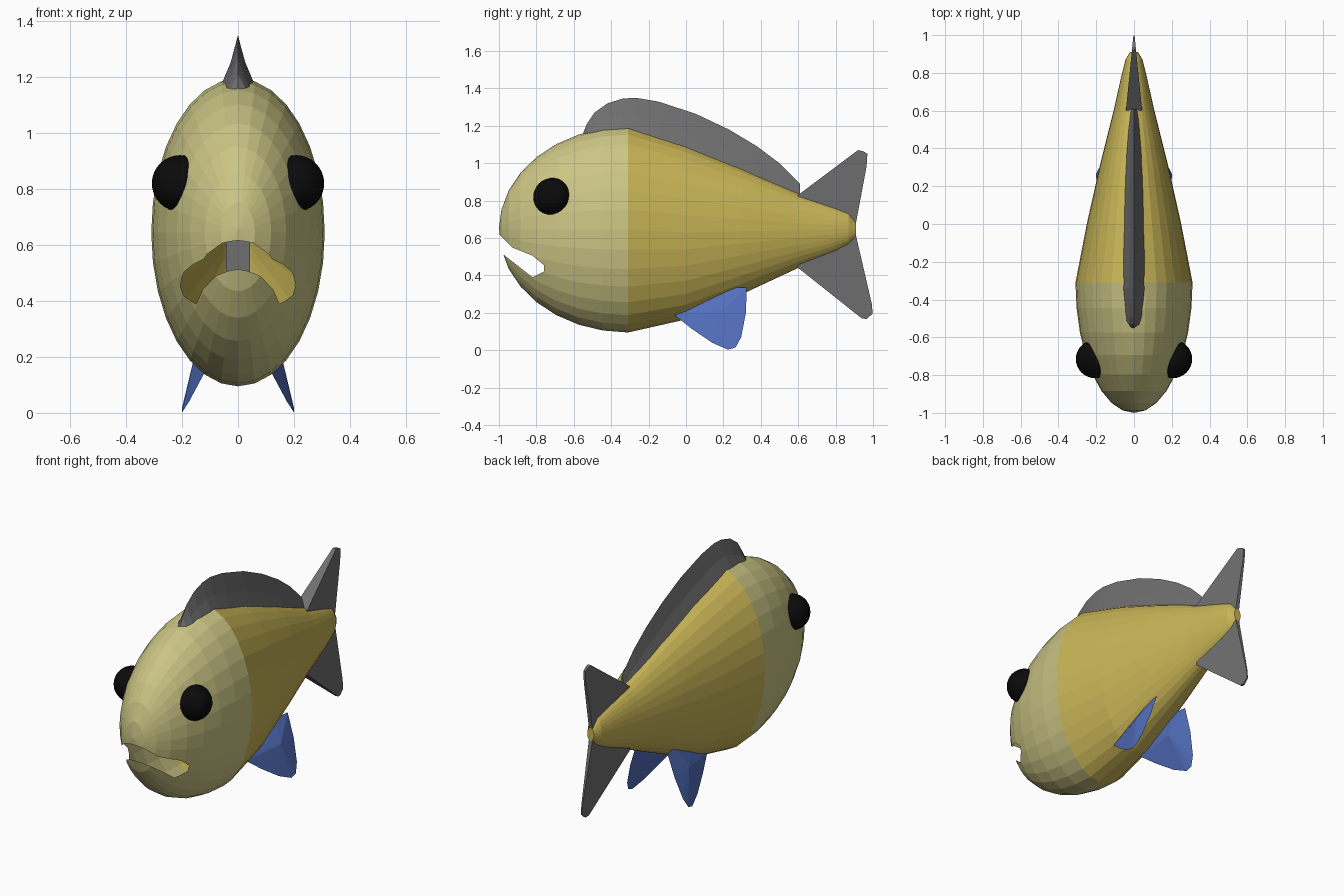
import bpy, bmesh, math
from mathutils import Vector

if "Cube" in bpy.data.objects:
    bpy.data.objects.remove(bpy.data.objects["Cube"])


def material(name, rgb):
    m = bpy.data.materials.new(name)
    m.diffuse_color = (*rgb, 1)
    m.use_nodes = True
    m.node_tree.nodes["Principled BSDF"].inputs["Base Color"].default_value = m.diffuse_color
    return m


CREAM = material("cream", (0.60, 0.56, 0.235))
GOLD = material("gold", (0.58, 0.46, 0.093))
GREY = material("grey", (0.16, 0.16, 0.16))
BLUE = material("blue", (0.084, 0.156, 0.50))
BLACK = material("black", (0.003, 0.003, 0.003))


def finish(bm, name, mats):
    me = bpy.data.meshes.new(name)
    bm.to_mesh(me)
    bm.free()
    for m in mats:
        me.materials.append(m)
    ob = bpy.data.objects.new(name, me)
    bpy.context.collection.objects.link(ob)
    return ob


def loft(bm, loops):
    """Skin a series of closed loops and cap both ends."""
    rows = [[bm.verts.new(p) for p in loop] for loop in loops]
    n = len(rows[0])
    for a, b in zip(rows, rows[1:]):
        for i in range(n):
            j = (i + 1) % n
            bm.faces.new((a[i], a[j], b[j], b[i]))
    bm.faces.new(rows[0])
    bm.faces.new(rows[-1][::-1])
    return rows


def inside(poly, y, z):
    hit = False
    for (y0, z0), (y1, z1) in zip(poly, poly[1:] + poly[:1]):
        if (z0 > z) != (z1 > z) and y < y0 + (z - z0) * (y1 - y0) / (z1 - z0):
            hit = not hit
    return hit


# Body: half-ellipsoid head running into a tapering tail
MID_Y, MID_Z, SEG = -0.31, 0.645, 32
rings = []
for i in range(7, 0, -1):
    a = math.radians(11.25 * i)
    c = math.cos(a)
    rings.append((MID_Y - 0.69 * math.sin(a), MID_Z, 0.31 * c, 0.55 * c))
for y, top, bottom, rx in [(-0.31, 1.195, 0.095, 0.31), (0.0, 1.095, 0.165, 0.25),
                           (0.3, 0.975, 0.30, 0.183), (0.6, 0.84, 0.44, 0.108),
                           (0.8, 0.765, 0.525, 0.063), (0.87, 0.735, 0.565, 0.045),
                           (0.91, 0.685, 0.605, 0.022)]:
    rings.append((y, (top + bottom) / 2, rx, (top - bottom) / 2))

bm = bmesh.new()
rows = loft(bm, [[(rx * math.sin(t), y, zc + rz * math.cos(t))
                  for t in (2 * math.pi * k / SEG for k in range(SEG))]
                 for y, zc, rx, rz in rings])
nose_cap = next(f for f in bm.faces if len(f.verts) == SEG and f.calc_center_median().y < 0)
nose = bmesh.ops.poke(bm, faces=[nose_cap])["verts"][0]
nose.co = (0, -1.0, MID_Z + 0.01)
bmesh.ops.recalc_face_normals(bm, faces=bm.faces)

# Open mouth: score the shell along the mouth outline, then remove the enclosed faces
mouth = [(-1.1, 0.72), (-0.93, 0.55), (-0.82, 0.505), (-0.76, 0.455),
         (-0.76, 0.42), (-0.82, 0.39), (-1.1, 0.608)]
for (y0, z0), (y1, z1) in zip(mouth, mouth[1:]):
    region = [f for f in bm.faces
              if f.calc_center_median().y < -0.65 and 0.25 < f.calc_center_median().z < 0.78]
    geom = set(region)
    for f in region:
        geom.update(f.verts)
        geom.update(f.edges)
    bmesh.ops.bisect_plane(bm, geom=list(geom), dist=1e-5, plane_co=(0, y0, z0),
                           plane_no=Vector((0, z1 - z0, y0 - y1)).normalized())
hole = []
for f in bm.faces:
    c = f.calc_center_median()
    f.material_index = 0 if c.y < MID_Y else 1
    if c.y < -0.6 and inside(mouth, c.y, c.z):
        hole.append(f)
bmesh.ops.delete(bm, geom=hole, context='FACES')
finish(bm, "body", [CREAM, GOLD])

# Dorsal fin: (y, base z, top z, half width), with a hollow-sided section
bm = bmesh.new()
loops = []
for y, zb, zt, w in [(-0.56, 1.115, 1.135, 0.055), (-0.53, 1.125, 1.21, 0.056),
                     (-0.49, 1.135, 1.27, 0.057), (-0.42, 1.155, 1.32, 0.058),
                     (-0.34, 1.175, 1.345, 0.059), (-0.27, 1.165, 1.35, 0.058),
                     (-0.15, 1.13, 1.33, 0.056), (0.05, 1.055, 1.265, 0.053),
                     (0.23, 0.98, 1.18, 0.049), (0.38, 0.91, 1.09, 0.044),
                     (0.50, 0.85, 1.00, 0.037), (0.61, 0.80, 0.89, 0.028)]:
    zm = zb + 0.45 * (zt - zb)
    loops.append([(-w, y, zb), (-0.45 * w, y, zm), (0, y, zt), (0.45 * w, y, zm), (w, y, zb)])
loft(bm, loops)
bmesh.ops.recalc_face_normals(bm, faces=bm.faces)
finish(bm, "dorsal_fin", [GREY])

# Tail fin: two lobes, thinning towards the rear
lobes = {
    "tail_fin_upper": [(0.6, 0.64), (0.6, 0.83), (0.92, 1.07), (0.95, 1.063), (0.97, 1.05),
                       (0.965, 0.98), (0.905, 0.66)],
    "tail_fin_lower": [(0.6, 0.64), (0.6, 0.44), (0.94, 0.17), (0.965, 0.167), (0.998, 0.195),
                       (0.993, 0.25), (0.905, 0.63)],
}
for name, outline in lobes.items():
    bm = bmesh.new()
    loft(bm, [[(s * (0.003 + 0.1 * (1 - y)), y, z) for y, z in outline] for s in (-1, 1)])
    bmesh.ops.recalc_face_normals(bm, faces=bm.faces)
    finish(bm, name, [GREY])

# Pelvic fins: splayed lens-shaped plates
outline = [(-0.065, 0.19), (0.06, 0.265), (0.22, 0.335), (0.325, 0.335), (0.32, 0.2),
           (0.295, 0.07), (0.265, 0.015), (0.225, 0.003), (0.14, 0.04), (0.03, 0.115)]
for side, label in ((1, "right"), (-1, "left")):
    bm = bmesh.new()

    def plate(y, z, offset=0.0):
        return bm.verts.new((side * (0.205 - 0.33 * z + 0.14 * (y - 0.26) + offset), y, z))

    rim = [plate(y, z) for y, z in outline]
    for off in (0.028, -0.028):
        hub = plate(0.19, 0.21, off)
        for a, b in zip(rim, rim[1:] + rim[:1]):
            bm.faces.new((hub, a, b))
    bmesh.ops.recalc_face_normals(bm, faces=bm.faces)
    finish(bm, "pelvic_fin_" + label, [BLUE])

    # Eyes
    bm = bmesh.new()
    bmesh.ops.create_uvsphere(bm, u_segments=32, v_segments=16, radius=0.101)
    bmesh.ops.translate(bm, verts=bm.verts, vec=(side * 0.207, -0.715, 0.82))
    finish(bm, "eye_" + label, [BLACK])
